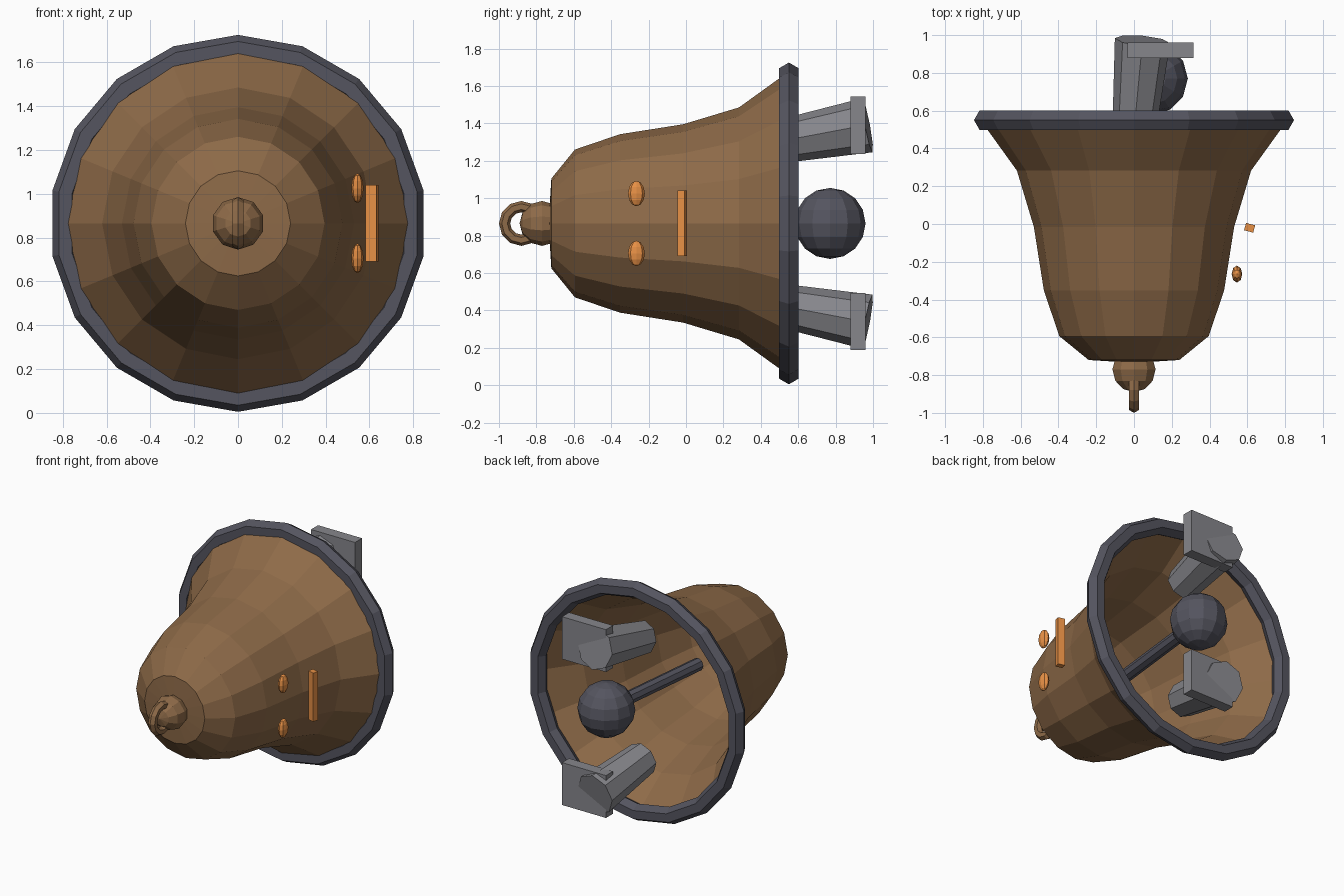
import bpy, bmesh, math
from mathutils import Vector, Matrix

if "Cube" in bpy.data.objects:
    bpy.data.objects.remove(bpy.data.objects["Cube"])

CZ = 0.865          # height of the bell axis
ALONG_Y = Matrix.Rotation(math.pi / 2, 4, 'X')


def material(name, rgb):
    m = bpy.data.materials.new(name)
    m.diffuse_color = (*rgb, 1)
    m.use_nodes = True
    m.node_tree.nodes["Principled BSDF"].inputs["Base Color"].default_value = m.diffuse_color
    return m


BROWN = material("bronze", (0.27, 0.145, 0.065))
DARK = material("dark_iron", (0.09, 0.09, 0.115))
GREY = material("steel", (0.24, 0.24, 0.26))
ORANGE = material("glow", (0.80, 0.28, 0.06))


def finish(name, bm, mat):
    bmesh.ops.recalc_face_normals(bm, faces=bm.faces)
    me = bpy.data.meshes.new(name)
    bm.to_mesh(me)
    bm.free()
    me.materials.append(mat)
    ob = bpy.data.objects.new(name, me)
    bpy.context.collection.objects.link(ob)
    return ob


def lathe(name, profile, steps, mat, closed=False, start=0.0):
    """Spin (radius, y) points about the y axis."""
    bm = bmesh.new()
    vs = [bm.verts.new((0, y, r)) for r, y in profile]
    pairs = list(zip(vs, vs[1:])) + ([(vs[-1], vs[0])] if closed else [])
    es = [bm.edges.new(p) for p in pairs]
    bmesh.ops.spin(bm, geom=vs + es, cent=(0, 0, 0), axis=(0, 1, 0),
                   angle=2 * math.pi, steps=steps, use_merge=True)
    bmesh.ops.remove_doubles(bm, verts=bm.verts, dist=1e-4)
    return finish(name, bm, mat)


def ring(name, major, minor, steps, sides, mat):
    pts = [(major + minor * math.cos(2 * math.pi * i / sides),
            minor * math.sin(2 * math.pi * i / sides)) for i in range(sides)]
    return lathe(name, pts, steps, mat, closed=True)


def ball(name, loc, size, seg, rings, mat, rot=Matrix()):
    bm = bmesh.new()
    bmesh.ops.create_uvsphere(bm, u_segments=seg, v_segments=rings, radius=1,
                              matrix=Matrix.Translation(loc) @ Matrix.Diagonal((*size, 1)) @ rot)
    return finish(name, bm, mat)


def box(name, loc, size, mat, turn=0.0):
    bm = bmesh.new()
    bmesh.ops.create_cube(bm, size=1, matrix=Matrix.Translation(loc)
                          @ Matrix.Rotation(turn, 4, 'Z') @ Matrix.Diagonal((*size, 1)))
    return finish(name, bm, mat)


def rod(name, a, b, r1, r2, sides, mat):
    a, b = Vector(a), Vector(b)
    bm = bmesh.new()
    rot = (b - a).to_track_quat('Z', 'Y').to_matrix().to_4x4()
    bmesh.ops.create_cone(bm, cap_ends=True, segments=sides, radius1=r1, radius2=r2,
                          depth=(b - a).length, matrix=Matrix.Translation((a + b) / 2) @ rot)
    return finish(name, bm, mat)


# bell shell, open at the back, with a faceted rim ring
shell = lathe("bell_shell", [(0, -0.735), (0.24, -0.72), (0.395, -0.594), (0.477, -0.353),
                             (0.53, -0.016), (0.62, 0.283), (0.78, 0.505), (0.80, 0.55)], 16, BROWN)
shell.location.z = CZ
rim = ring("rim_ring", 0.80, 0.06, 18, 6, DARK)
rim.location = (0, 0.55, CZ)

# crown knob and hanging loop
ball("crown_knob", (0, -0.77, CZ), (0.12, 0.12, 0.12), 10, 6, BROWN, ALONG_Y)
loop = ring("hanging_loop", 0.09, 0.03, 12, 6, BROWN)
loop.location = (0, -0.88, CZ)
loop.rotation_euler.z = math.pi / 2

# clapper
rod("clapper_rod", (0, -0.14, CZ), (0.10, 0.77, CZ), 0.045, 0.045, 8, DARK)
ball("clapper_ball", (0.095, 0.77, CZ), (0.19, 0.19, 0.19), 12, 8, DARK)

# legs and feet, mirrored about the bell axis
for side, s in (("left", 1), ("right", -1)):
    rod(side + "_leg", (0.0, 0.49, CZ + s * 0.435), (0.045, 0.97, CZ + s * 0.525),
        0.115, 0.147, 8, GREY)
    box(side + "_foot", (0.14, 0.92, CZ + s * 0.525), (0.35, 0.08, 0.305), GREY)
    ball(side + "_eye", (0.545, -0.265, CZ + s * 0.16), (0.028, 0.045, 0.068), 8, 6, ORANGE)

# mouth bar
box("mouth", (0.612, -0.02, CZ), (0.05, 0.04, 0.35), ORANGE, math.radians(-15))
